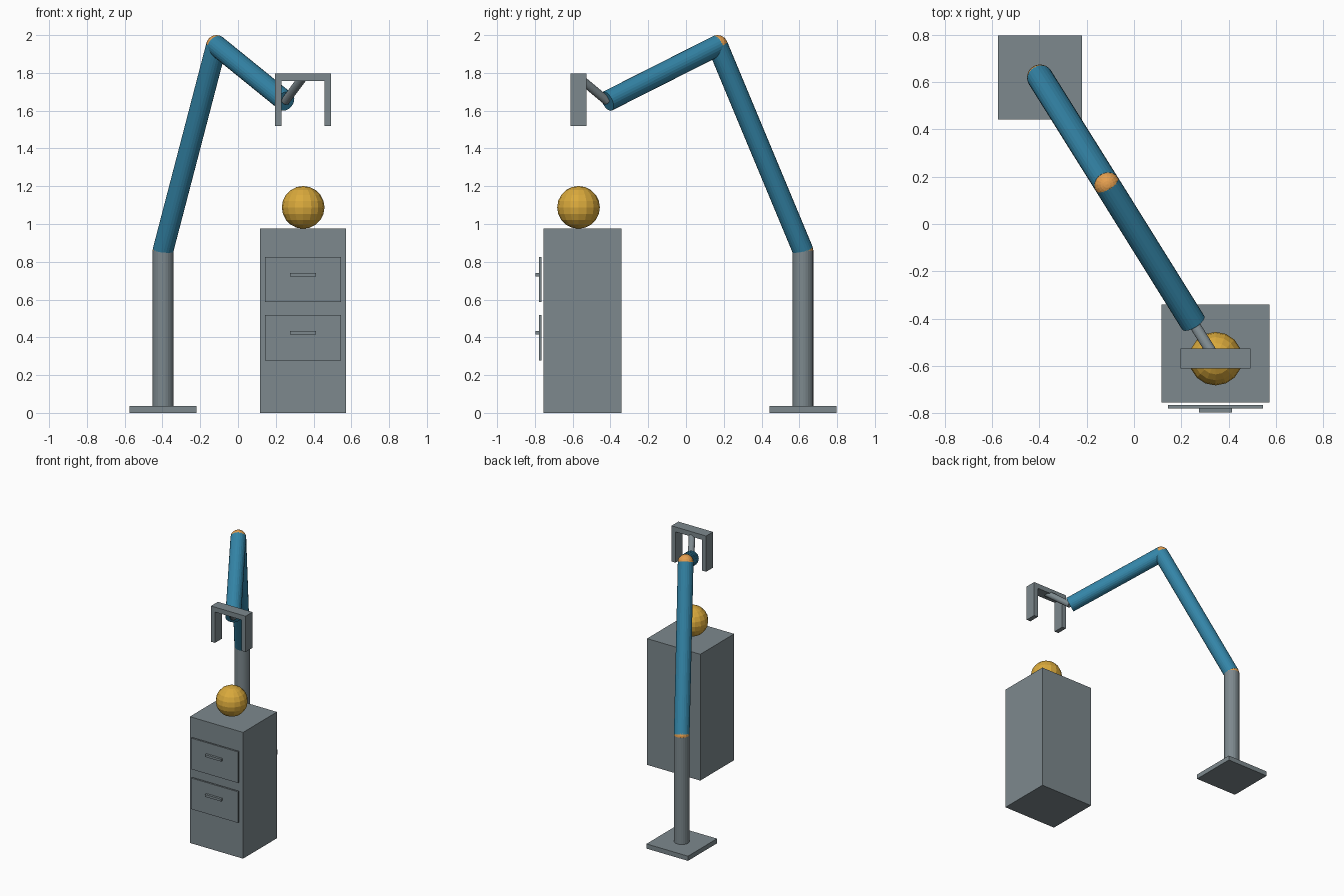
import bpy, math
from mathutils import Vector

if "Cube" in bpy.data.objects:
    bpy.data.objects.remove(bpy.data.objects["Cube"])


def material(name, rgb):
    m = bpy.data.materials.new(name)
    m.diffuse_color = (*rgb, 1)
    m.use_nodes = True
    m.node_tree.nodes["Principled BSDF"].inputs["Base Color"].default_value = m.diffuse_color
    return m


GREY = material("slate grey", (0.205, 0.25, 0.27))
BLUE = material("arm blue", (0.034, 0.235, 0.39))
GOLD = material("ball gold", (0.70, 0.40, 0.045))
ORANGE = material("joint orange", (0.79, 0.35, 0.08))


def finish(name, mat):
    ob = bpy.context.object
    ob.name = name
    ob.data.materials.append(mat)
    return ob


def box(name, mat, x, y, z):
    """Box from (min, max) ranges."""
    bpy.ops.mesh.primitive_cube_add(size=1, location=[sum(r) / 2 for r in (x, y, z)])
    bpy.context.object.scale = [r[1] - r[0] for r in (x, y, z)]
    bpy.ops.object.transform_apply(location=False, rotation=False, scale=True)
    return finish(name, mat)


def rod(name, mat, a, b, radius, sides=24):
    """Cylinder between two points."""
    a, b = Vector(a), Vector(b)
    d = b - a
    bpy.ops.mesh.primitive_cylinder_add(
        vertices=sides, radius=radius, depth=d.length, location=(a + b) / 2,
        rotation=d.to_track_quat('Z', 'Y').to_euler())
    return finish(name, mat)


def ball(name, mat, centre, radius, seg, rings):
    bpy.ops.mesh.primitive_uv_sphere_add(segments=seg, ring_count=rings,
                                         radius=radius, location=centre)
    return finish(name, mat)


R = 0.055
shoulder = (-0.397, 0.619, 0.86)
elbow = (-0.114, 0.167, 1.945)
wrist = (0.25, -0.417, 1.65)
hand = (0.345, -0.569, 1.777)

# Floor plate and post
box("base_plate", GREY, (-0.575, -0.22), (0.442, 0.797), (0, 0.036))
rod("post", GREY, (shoulder[0], shoulder[1], 0.036), shoulder, R)

# Arm segments and joints
rod("upper_arm", BLUE, shoulder, elbow, R)
rod("forearm", BLUE, elbow, wrist, R)
ball("shoulder_joint", ORANGE, shoulder, R, 16, 12)
ball("elbow_joint", ORANGE, elbow, R, 16, 12)
rod("wrist_rod", GREY, wrist, hand, 0.023)

# Gripper: crossbar and two fingers
gy = (-0.611, -0.527)
box("gripper_bar", GREY, (0.197, 0.493), gy, (1.758, 1.796))
for side, x in (("left", 0.197), ("right", 0.459)):
    box(f"gripper_finger_{side}", GREY, (x, x + 0.034), gy, (1.52, 1.758))

# Cabinet with two drawers
box("cabinet", GREY, (0.117, 0.572), (-0.755, -0.341), (0, 0.975))
for name, z in (("lower", 0.278), ("upper", 0.586)):
    box(f"{name}_drawer_front", GREY, (0.144, 0.545), (-0.779, -0.765), (z, z + 0.24))
    box(f"{name}_drawer_handle", GREY, (0.275, 0.413), (-0.797, -0.779),
        (z + 0.137, z + 0.155))

# Ball resting on the cabinet
ball("ball", GOLD, (0.345, -0.569, 1.088), 0.113, 16, 10)
